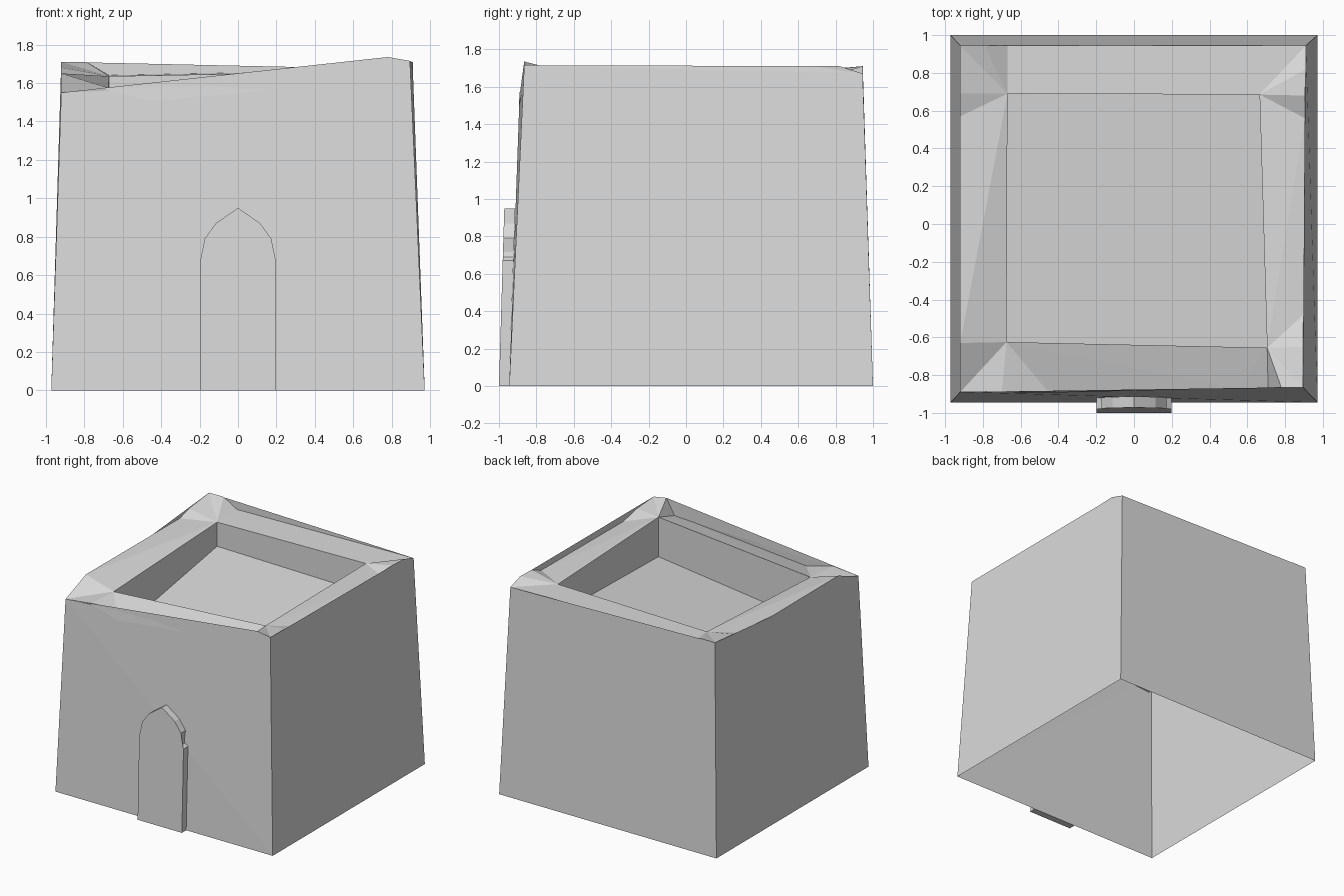
import bpy
import bmesh

default_cube = bpy.data.objects.get("Cube")
if default_cube:
    bpy.data.objects.remove(default_cube, do_unlink=True)

# Single plaster colour
plaster = bpy.data.materials.new("plaster_grey")
plaster.use_nodes = True
colour = (0.71, 0.71, 0.71, 1)
plaster.diffuse_color = colour
plaster.node_tree.nodes["Principled BSDF"].inputs["Base Color"].default_value = colour


def finish(bm, name, smooth=False):
    """Turn a bmesh into an object with flat or smooth faces."""
    large = [f for f in bm.faces if len(f.verts) > 4]
    bmesh.ops.triangulate(bm, faces=large, ngon_method='EAR_CLIP')
    for f in bm.faces:
        f.smooth = smooth
    mesh = bpy.data.meshes.new(name)
    bm.to_mesh(mesh)
    bm.free()
    mesh.materials.append(plaster)
    obj = bpy.data.objects.new(name, mesh)
    bpy.context.collection.objects.link(obj)
    return obj


# Uneven rim, one run of points around each inner corner, counter-clockwise.
# The turn index tells where each run passes onto the next wall.
front_left = [(-.92, -.63, 1.65), (-.92, -.89, 1.55), (-.7, -.89, 1.57), (-.45, -.893, 1.505)]
front_right = [(.55, -.87, 1.6), (.71, -.867, 1.61), (.78, -.865, 1.735),
               (.895, -.865, 1.715), (.895, -.65, 1.7), (.897, -.48, 1.66)]
back_right = [(.905, .56, 1.66), (.905, .68, 1.71), (.91, .82, 1.71), (.91, .945, 1.67)]
back_left = [(-.67, .945, 1.64), (-.79, .945, 1.71), (-.92, .945, 1.71),
             (-.92, .69, 1.68), (-.92, .57, 1.645)]
runs = [front_left, front_right, back_right, back_left]
turns = [1, 3, 3, 2]

# Inner corners of the parapet: x, y, top height, floor height
inner_corners = [(-.675, -.625, 1.575, 1.21), (.705, -.655, 1.68, 1.36),
                 (.665, .685, 1.66, 1.42), (-.67, .69, 1.635, 1.44)]
base_corners = [(-.972, -.945), (.972, -.945), (.972, 1), (-.972, 1)]

# Pointed arch outline of the doorway, from right foot over the tip to left foot
half = [(.198, 0), (.198, .67), (.17, .69), (.165, .715), (.173, .79), (.115, .87)]
outline = half + [(0, .95)] + [(-x, z) for x, z in reversed(half)]
arch = [(x, -.945 + .034 * z, z) for x, z in outline]

# Hollow walls, open underneath
bm = bmesh.new()
rim = [[bm.verts.new(p) for p in run] for run in runs]
inner = [bm.verts.new((x, y, top)) for x, y, top, floor in inner_corners]
pit = [bm.verts.new((x, y, floor)) for x, y, top, floor in inner_corners]
base = [bm.verts.new((x, y, 0)) for x, y in base_corners]
doorway = [bm.verts.new(p) for p in reversed(arch)]

for i in range(4):
    j = (i + 1) % 4
    # Fan around the inner corner, then the sloping top up to the next corner
    for a, b in zip(rim[i], rim[i][1:]):
        bm.faces.new((inner[i], a, b))
    bm.faces.new((inner[i], rim[i][-1], rim[j][0]))
    bm.faces.new((inner[i], rim[j][0], inner[j]))
    # Sunken wall and leaning outer wall, the front one cut around the doorway
    bm.faces.new((inner[i], inner[j], pit[j], pit[i]))
    crest = rim[i][turns[i]:] + rim[j][:turns[j] + 1]
    opening = doorway if i == 0 else []
    bm.faces.new([base[i]] + opening + [base[j]] + crest[::-1])
finish(bm, "house_walls")

# Sunken roof floor
bm = bmesh.new()
bm.faces.new([bm.verts.new((x, y, floor)) for x, y, top, floor in inner_corners])
finish(bm, "roof_floor", smooth=True)

# Raised door shell, open towards the inside
bm = bmesh.new()
panel = [bm.verts.new((x, -1 + .03 * z, z)) for x, z in outline]
edge = [bm.verts.new(p) for p in arch]
bm.faces.new(panel)
for i in range(len(outline)):
    j = (i + 1) % len(outline)
    bm.faces.new((panel[i], edge[i], edge[j], panel[j]))
finish(bm, "arched_door")
